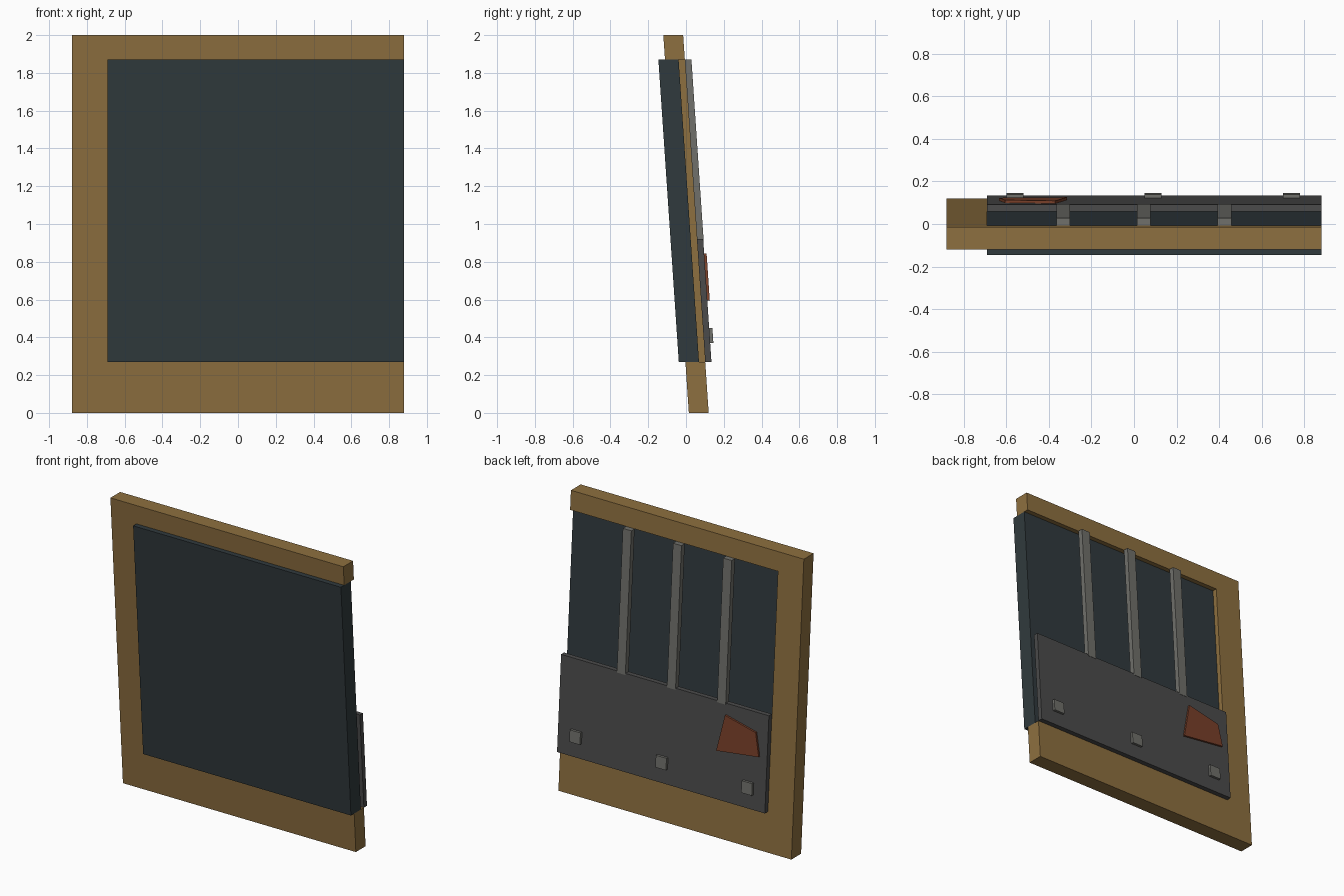
import bpy, bmesh

if "Cube" in bpy.data.objects:
    bpy.data.objects.remove(bpy.data.objects["Cube"])

LEAN = -0.0675  # y shift per unit of height


def material(name, rgb):
    m = bpy.data.materials.new(name)
    m.diffuse_color = (*rgb, 1)
    m.use_nodes = True
    m.node_tree.nodes["Principled BSDF"].inputs["Base Color"].default_value = m.diffuse_color
    return m


wood = material("tan", (0.27, 0.16, 0.05))
slate = material("slate", (0.03, 0.042, 0.047))
iron = material("dark_grey", (0.07, 0.07, 0.07))
steel = material("mid_grey", (0.16, 0.16, 0.145))
rust = material("rust", (0.19, 0.05, 0.022))


def leaning_slab(name, outline, y0, y1, mat):
    """Extrude an x-z outline from y0 to y1 and shear it to the lean."""
    bm = bmesh.new()
    face = bm.faces.new([bm.verts.new((x, y0, z)) for x, z in outline])
    ext = bmesh.ops.extrude_face_region(bm, geom=[face])
    new = [v for v in ext["geom"] if isinstance(v, bmesh.types.BMVert)]
    bmesh.ops.translate(bm, verts=new, vec=(0, y1 - y0, 0))
    for v in bm.verts:
        v.co.y += LEAN * v.co.z
    bmesh.ops.recalc_face_normals(bm, faces=bm.faces)
    mesh = bpy.data.meshes.new(name)
    bm.to_mesh(mesh)
    bm.free()
    mesh.materials.append(mat)
    obj = bpy.data.objects.new(name, mesh)
    bpy.context.collection.objects.link(obj)
    return obj


def rect(x0, x1, z0, z1):
    return [(x0, z0), (x1, z0), (x1, z1), (x0, z1)]


# C-shaped frame, open on the +x side
leaning_slab("frame", [(-0.88, 0), (0.88, 0), (0.88, 0.27), (-0.69, 0.27),
                       (-0.69, 1.87), (0.88, 1.87), (0.88, 2), (-0.88, 2)],
             0.015, 0.12, wood)

# Door panel, proud of the frame in front and recessed behind
leaning_slab("door_panel", rect(-0.69, 0.88, 0.27, 1.87), -0.02, 0.087, slate)

# Lower back plate and the vertical bars above it
leaning_slab("back_plate", rect(-0.69, 0.88, 0.27, 0.92), 0.12, 0.153, iron)
for i, x in enumerate((-0.333, 0.046, 0.425)):
    leaning_slab(f"back_bar_{i}", rect(x - 0.032, x + 0.032, 0.91, 1.87),
                 0.12, 0.155, steel)

# Square bolts on the plate
for i, x in enumerate((-0.558, 0.09, 0.74)):
    leaning_slab(f"bolt_{i}", rect(x - 0.04, x + 0.04, 0.37, 0.45),
                 0.15, 0.17, steel)

# Irregular rusty patch
leaning_slab("rust_patch", [(-0.37, 0.845), (-0.605, 0.79), (-0.635, 0.635),
                            (-0.315, 0.595)], 0.15, 0.166, rust)
